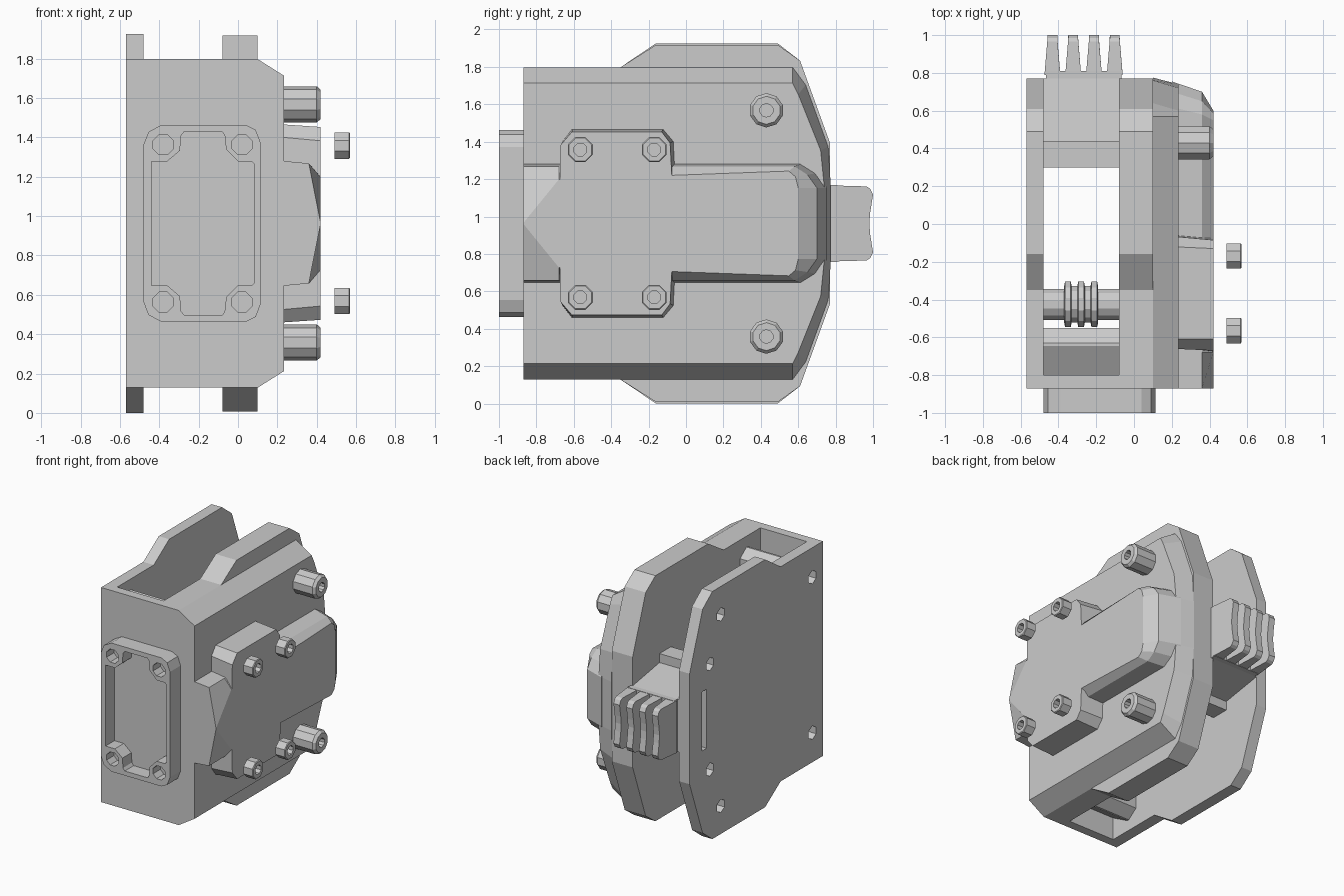
import bpy, bmesh, math

if "Cube" in bpy.data.objects:
    bpy.data.objects.remove(bpy.data.objects["Cube"])

C = 0.963  # height of the horizontal symmetry plane


def loft(name, rings):
    """Skin a list of equal-length 3D loops and cap both ends."""
    bm = bmesh.new()
    vs = [[bm.verts.new(p) for p in r] for r in rings]
    n = len(rings[0])
    for a, b in zip(vs, vs[1:]):
        for i in range(n):
            j = (i + 1) % n
            bm.faces.new((a[i], a[j], b[j], b[i]))
    bm.faces.new(vs[0])
    bm.faces.new(vs[-1])
    bmesh.ops.remove_doubles(bm, verts=bm.verts, dist=1e-5)
    bmesh.ops.recalc_face_normals(bm, faces=bm.faces)
    me = bpy.data.meshes.new(name)
    bm.to_mesh(me)
    bm.free()
    ob = bpy.data.objects.new(name, me)
    bpy.context.collection.objects.link(ob)
    return ob


def ring(axis, d, pts):
    return [(d, u, v) if axis == 'x' else (u, d, v) for u, v in pts]


def prism(name, axis, a, b, pts):
    return loft(name, [ring(axis, a, pts), ring(axis, b, pts)])


def sym(half):
    """Mirror a half outline (u, height above C) about z = C."""
    return ([(u, C + h) for u, h in half] +
            [(u, C - h) for u, h in reversed(half) if h > 0])


def box(name, x, y, z):
    return prism(name, 'x', x[0], x[1],
                 [(y[0], z[0]), (y[1], z[0]), (y[1], z[1]), (y[0], z[1])])


def ngon(u, v, r, n):
    return [(u + r * math.cos((i + .5) * math.tau / n),
             v + r * math.sin((i + .5) * math.tau / n)) for i in range(n)]


def lathe(name, y, z, n, steps):
    """Stack of n-gons along x, steps are (x, radius)."""
    return loft(name, [ring('x', x, ngon(y, z, r, n)) for x, r in steps])


def cut(ob, cutters):
    for c in cutters:
        m = ob.modifiers.new('cut', 'BOOLEAN')
        m.operation, m.solver, m.object = 'DIFFERENCE', 'EXACT', c
        dg = bpy.context.evaluated_depsgraph_get()
        me = bpy.data.meshes.new_from_object(ob.evaluated_get(dg))
        ob.modifiers.clear()
        ob.data = me
        bpy.data.objects.remove(c)


# side plates with raised ears above and below
def plate_outline(top):
    return sym([(-.87, .835), (-.35, .835), (-.16, top), (.49, top),
                (.61, .87), (.77, .43)])


left = prism('left_plate', 'x', -.57, -.48, plate_outline(.963))
holes = [prism('hole', 'x', -.7, -.50, ngon(y, C + s * h, .052, 6))
         for s in (1, -1) for y, h in ((-.74, .605), (.385, .745), (.52, .41))]
cut(left, holes + [box('slot', (-.7, -.4), (.56, .62), (C - .23, C + .23))])
prism('right_plate', 'x', -.08, .10, plate_outline(.955))

# front wall and the ledge block behind it
box('front_wall', (-.57, .10), (-.87, -.80), (C - .835, C + .835))
prism('inner_ledge', 'x', -.48, -.08,
      sym([(-.80, .66), (-.645, .75), (-.63, .75), (-.55, .69)]))

# front frame: rounded plate, stepped recess, four screw sockets
frame = prism('front_frame', 'y', -1.0, -.86,
              sym([(-.48, .40), (-.455, .465), (-.39, .50), (.04, .50),
                   (.09, .475), (.115, .41)]))
recess = prism('recess', 'y', -1.1, -.89,
               sym([(-.44, .315), (-.36, .315), (-.295, .37), (-.29, .445),
                    (-.275, .465), (-.08, .465), (-.068, .45), (-.06, .375),
                    (0, .315), (.07, .315), (.085, .30)]))
cut(frame, [recess] + [prism('socket', 'y', -1.1, -.91, ngon(x, C + s * .40, .055, 8))
                       for x in (-.38, .02) for s in (1, -1)])

# roller across the cavity with a grooved pulley
lathe('roller', -.425, C, 12, [(-.49, .085), (-.07, .085)])
steps = []
for x in (-.37, -.30, -.23):
    steps += [(x, .10), (x + .005, .125), (x + .035, .125), (x + .04, .10)]
lathe('grooved_pulley', -.425, C, 12, steps)

# chamfered outer casing on the right
loft('casing', [
    ring('x', .10, sym([(-.87, .835), (.57, .835), (.64, .74), (.76, .41), (.775, .19)])),
    ring('x', .235, sym([(-.87, .75), (.57, .75), (.60, .69), (.72, .39), (.74, .19)]))])

# raised central ridge with a peaked front
loft('casing_ridge', [
    ring('x', .20, sym([(-.87, .32), (-.68, .32), (.62, .32), (.70, .27), (.755, .19)])),
    ring('x', .36, sym([(-.87, .305), (-.68, .305), (.58, .305), (.65, .26), (.70, .19)])),
    ring('x', .42, sym([(-.87, .002), (-.68, .235), (.55, .28), (.585, .25), (.60, .19)]))])

# wide cover block crossing the ridge
loft('casing_cover', [
    ring('x', .20, sym([(-.655, .24), (-.66, .44), (-.61, .505), (-.12, .505),
                        (-.065, .44), (-.055, .24)])),
    ring('x', .42, sym([(-.675, .21), (-.67, .42), (-.61, .49), (-.13, .49),
                        (-.085, .43), (-.075, .24)]))])

# large bolts in the casing, small bolts floating off the cover
for s, tag in ((1, 'upper'), (-1, 'lower')):
    lathe(tag + '_large_bolt', .43, C + s * .605, 10,
          [(.20, .092), (.40, .092), (.42, .075), (.42, .036), (.34, .036)])
    for y in (-.565, -.17):
        lathe(tag + '_small_bolt', y, C + s * .395, 8,
              [(.49, .072), (.565, .072), (.57, .066), (.57, .036), (.51, .036)])

# rear block between the plates
prism('rear_block', 'x', -.48, -.08,
      sym([(.30, .33), (.44, .33), (.44, .26), (.77, .205)]))

# thumb tab: base slab and four tapering fins with a concave tip
box('tab_base', (-.465, -.065), (.76, .81), (C - .205, C + .205))
for i in range(4):
    x = -.432 + i * .11
    pts = sym([(.79, .203), (.965, .198), (.985, .185), (1.0, .155), (.985, .06), (.98, 0)])
    rows = []
    for k in (-1, 1):
        rows.append([(x + k * (.042 - .016 * min(1, (y - .79) / .19)), y, z)
                     for y, z in pts])
    loft('tab_fin', rows)
